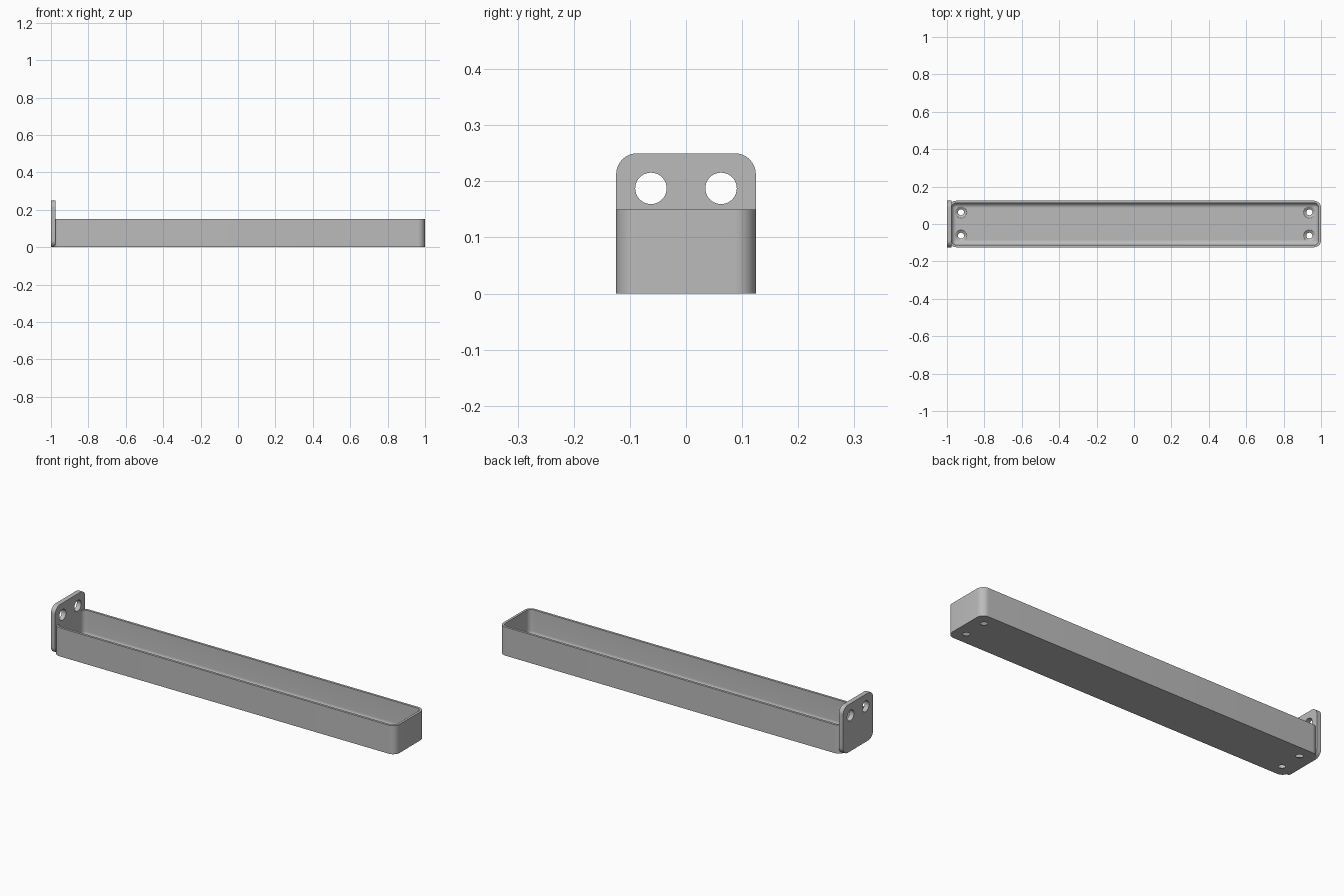
import bpy, bmesh
from math import sin, cos, pi, radians
from mathutils import Matrix, Vector

cube = bpy.data.objects.get("Cube")
if cube:
    bpy.data.objects.remove(cube, do_unlink=True)

grey = bpy.data.materials.new("plain grey")
grey.use_nodes = True
grey.diffuse_color = (0.5, 0.5, 0.5, 1)
grey.node_tree.nodes["Principled BSDF"].inputs["Base Color"].default_value = (0.5, 0.5, 0.5, 1)

HALF_WIDTH = 0.1245
TRAY_LEFT, TRAY_RIGHT, TRAY_HEIGHT = -0.9875, 1.0, 0.15
WALL, FLOOR, CORNER, FILLET = 0.0125, 0.0125, 0.0375, 0.025
HOLE_Y = 0.0625


def rounded_rect(half_a, half_b, radius, steps=10):
    """Counter-clockwise outline of a rounded rectangle."""
    points = []
    for quarter, (sa, sb) in enumerate([(1, 1), (-1, 1), (-1, -1), (1, -1)]):
        for i in range(steps + 1):
            t = (quarter + i / steps) * pi / 2
            points.append((sa * (half_a - radius) + radius * cos(t),
                           sb * (half_b - radius) + radius * sin(t)))
    return points


def loft(name, rings):
    """Skin a list of matching point rings and cap both ends."""
    bm = bmesh.new()
    loops = [[bm.verts.new(p) for p in ring] for ring in rings]
    for low, high in zip(loops, loops[1:]):
        for i in range(len(low)):
            j = (i + 1) % len(low)
            bm.faces.new((low[i], low[j], high[j], high[i]))
    bm.faces.new(loops[0][::-1])
    bm.faces.new(loops[-1])
    bmesh.ops.recalc_face_normals(bm, faces=bm.faces)
    mesh = bpy.data.meshes.new(name)
    bm.to_mesh(mesh)
    bm.free()
    mesh.materials.append(grey)
    obj = bpy.data.objects.new(name, mesh)
    bpy.context.collection.objects.link(obj)
    return obj


def round_cutter(centre, axis, profile, sides=40):
    """Turned cutter; profile lists (distance along axis, radius)."""
    turn = Matrix.Translation(centre) @ Vector(axis).to_track_quat('Z', 'Y').to_matrix().to_4x4()
    rings = [[turn @ Vector((r * cos(2 * pi * i / sides), r * sin(2 * pi * i / sides), d))
              for i in range(sides)] for d, r in profile]
    return loft("hole_cutter", rings)


def cut(obj, cutters):
    """Drill each cutter out of the part, then remove it."""
    bpy.context.view_layer.objects.active = obj
    for cutter in cutters:
        cutter.hide_render = True
        mod = obj.modifiers.new("hole", 'BOOLEAN')
        mod.object, mod.operation, mod.solver = cutter, 'DIFFERENCE', 'EXACT'
        bpy.ops.object.modifier_apply(modifier=mod.name)
        bpy.data.objects.remove(cutter, do_unlink=True)


def smooth(obj):
    bpy.ops.object.select_all(action='DESELECT')
    obj.select_set(True)
    bpy.context.view_layer.objects.active = obj
    bpy.ops.object.shade_smooth_by_angle(angle=radians(30))


# Open tray: outer shell, rim, inner wall and filleted floor
mid_x, half_length = (TRAY_LEFT + TRAY_RIGHT) / 2, (TRAY_RIGHT - TRAY_LEFT) / 2


def tray_ring(inset, z):
    radius = max(CORNER - inset, 0.001)
    return [(mid_x + x, y, z) for x, y in
            rounded_rect(half_length - inset, HALF_WIDTH - inset, radius)]


rings = [tray_ring(0, 0), tray_ring(0, TRAY_HEIGHT), tray_ring(WALL, TRAY_HEIGHT)]
for k in range(9):
    t = k / 8 * pi / 2
    rings.append(tray_ring(WALL + FILLET * (1 - cos(t)), FLOOR + FILLET * (1 - sin(t))))
tray = loft("tray", rings)

# Countersunk screw holes in the floor
countersink = [(-0.02, 0.016), (0.002, 0.016), (FLOOR, 0.031), (0.03, 0.031)]
cut(tray, [round_cutter((x, y, 0), (0, 0, 1), countersink)
           for x in (TRAY_LEFT + HOLE_Y, TRAY_RIGHT - HOLE_Y) for y in (-HOLE_Y, HOLE_Y)])
smooth(tray)

# Upright mounting plate with two round holes
outline = rounded_rect(HALF_WIDTH, 0.125, 0.0375)
plate = loft("mounting_plate", [[(x, y, 0.125 + z) for y, z in outline] for x in (-1, -0.975)])
cut(plate, [round_cutter((-1, y, 0.1875), (1, 0, 0), [(-0.05, 0.028), (0.08, 0.028)])
            for y in (-HOLE_Y, HOLE_Y)])
smooth(plate)
